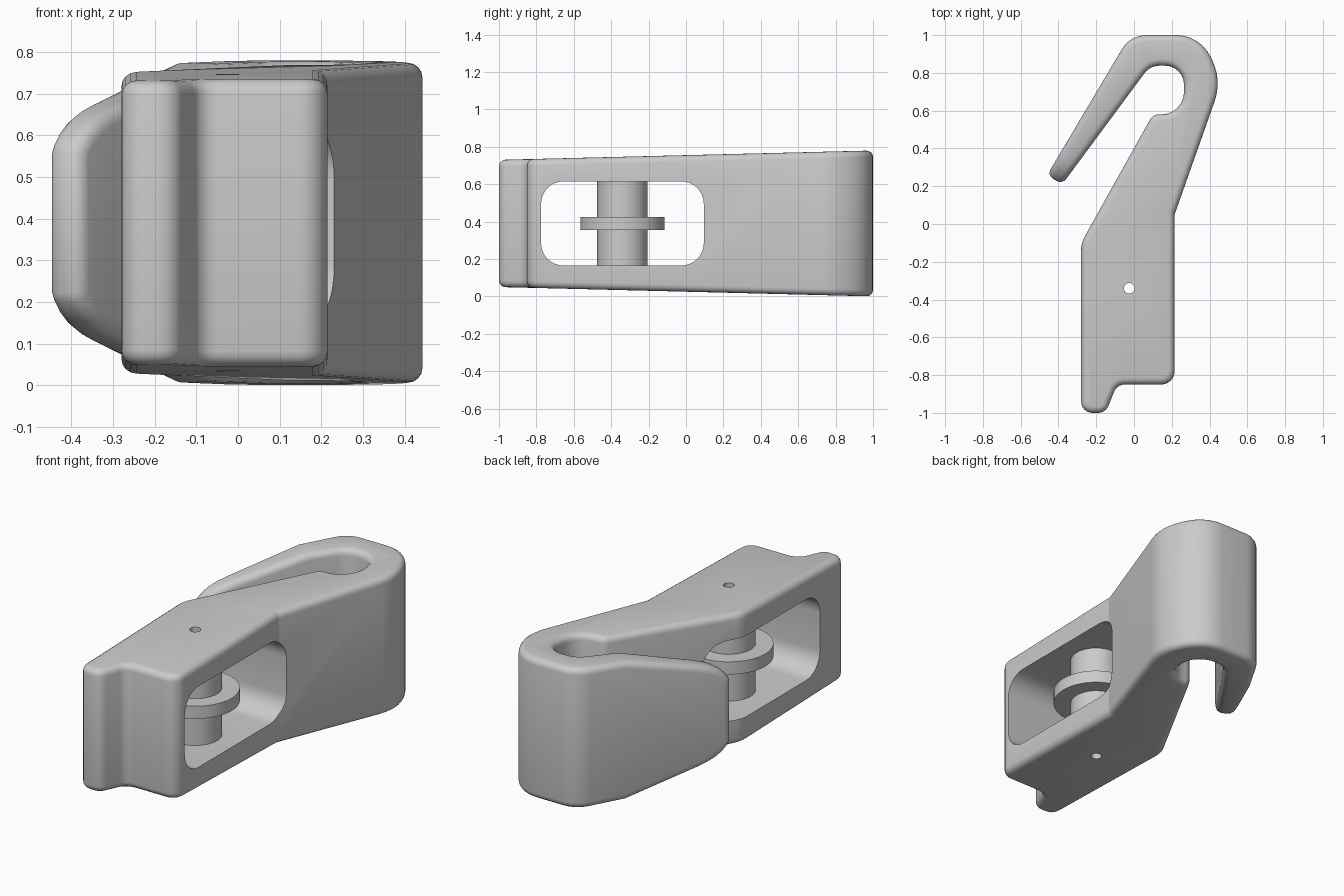
import bpy, bmesh, math
from mathutils import Vector

if "Cube" in bpy.data.objects:
    bpy.data.objects.remove(bpy.data.objects["Cube"], do_unlink=True)

grey = bpy.data.materials.new("plain grey")
grey.use_nodes = True
grey.diffuse_color = (0.6, 0.6, 0.6, 1)
grey.node_tree.nodes["Principled BSDF"].inputs["Base Color"].default_value = (0.6, 0.6, 0.6, 1)

MID = 0.39  # mid height
PIN = Vector((-.025, -.34))


def fillet(corners, steps=6):
    """Round every (x, y, radius) corner of a closed outline; radius 0 stays sharp."""
    out = []
    for i, (x, y, r) in enumerate(corners):
        p = Vector((x, y))
        if r == 0:
            out.append(p)
            continue
        a = (Vector(corners[i - 1][:2]) - p).normalized()
        b = (Vector(corners[(i + 1) % len(corners)][:2]) - p).normalized()
        half = a.angle(b) / 2
        centre = p + (a + b).normalized() * (r / math.sin(half))
        start = p + a * (r / math.tan(half)) - centre
        end = p + b * (r / math.tan(half)) - centre
        sweep = math.atan2(start.x * end.y - start.y * end.x, start.dot(end))
        for k in range(steps + 1):
            c, s = math.cos(sweep * k / steps), math.sin(sweep * k / steps)
            out.append(centre + Vector((start.x * c - start.y * s, start.x * s + start.y * c)))
    return out


def prism(name, outline, place, low, high):
    """Extrude an outline; place(u, v, w) maps it into the model."""
    bm = bmesh.new()
    rings = [[bm.verts.new(place(u, v, w)) for u, v in outline] for w in (low, high)]
    bm.faces.new(rings[0])
    bm.faces.new(rings[1])
    n = len(outline)
    for i in range(n):
        j = (i + 1) % n
        bm.faces.new((rings[0][i], rings[0][j], rings[1][j], rings[1][i]))
    return finish(name, bm)


def finish(name, bm):
    """Point normals outwards and link the mesh as an object."""
    bmesh.ops.recalc_face_normals(bm, faces=bm.faces)
    if bm.calc_volume(signed=True) < 0:
        bmesh.ops.reverse_faces(bm, faces=bm.faces)
    mesh = bpy.data.meshes.new(name)
    bm.to_mesh(mesh)
    bm.free()
    mesh.materials.append(grey)
    ob = bpy.data.objects.new(name, mesh)
    bpy.context.collection.objects.link(ob)
    return ob


def activate(ob):
    bpy.ops.object.select_all(action='DESELECT')
    ob.select_set(True)
    bpy.context.view_layer.objects.active = ob


def cut(ob, cutter):
    cutter.hide_render = True
    mod = ob.modifiers.new("cut", 'BOOLEAN')
    mod.operation, mod.object, mod.solver = 'DIFFERENCE', cutter, 'EXACT'
    activate(ob)
    bpy.ops.object.modifier_apply(modifier=mod.name)
    bpy.data.objects.remove(cutter, do_unlink=True)


# Body with hook: one outline, slightly taller towards the back
outline = fillet([
    (-.28, -1, .06), (-.15, -1, .06), (-.09, -.85, .06), (.215, -.85, .07),
    (.215, .05, .04), (.466, .76, .28), (.35, 1, .2), (-.02, 1, .15),
    (-.46, .2585, 0), (-.38, .21, 0), (.085, .838, .1), (.265, .838, .1),
    (.265, .58, .12), (.1, .58, .05), (-.28, -.1, .15)])
body = prism("hook_body", outline, lambda x, y, w: (x, y, MID + w * (.365 + .025 * y)), -1, 1)

# Rounded corners and taper of the hook arm, as (distance from tip, height)
tip, along, across = Vector((-.425, .226)), Vector((.52, .854)), Vector((.854, -.52))
taper = [(-.1, -.1), (-.1, .34), (0, .24), (.02, .2), (.05, .168), (.09, .141),
         (.14, .12), (.2, .103), (.6, .003), (.6, -.1)]
for side in (-1, 1):
    def place(s, z, w):
        p = tip + along * s + across * w
        return (p.x, p.y, MID + side * (MID - z))
    cut(body, prism("tip_cutter", taper, place, -.14, .14))

# Side window and pin hole
window = fillet([(-.775, .165, .12), (.095, .165, .12), (.095, .615, .12), (-.775, .615, .12)], 8)
cut(body, prism("window_cutter", window, lambda y, z, x: (x, y, z), -.4, .5))
circle = [(PIN.x + .028 * math.cos(math.tau * k / 24), PIN.y + .028 * math.sin(math.tau * k / 24))
          for k in range(24)]
cut(body, prism("pin_cutter", circle, lambda x, y, z: (x, y, z), -.2, 1))


# Soft rims everywhere except around the window and the pin hole
def is_rim(edge):
    m = (edge.verts[0].co + edge.verts[1].co) / 2
    in_window = m.y < .11 and .15 < m.z < .63
    at_pin = (m.xy - PIN).length < .04
    return edge.calc_face_angle(0) > math.radians(50) and not in_window and not at_pin


bm = bmesh.new()
bm.from_mesh(body.data)
bmesh.ops.remove_doubles(bm, verts=bm.verts, dist=.0005)
bmesh.ops.bevel(bm, geom=[e for e in bm.edges if is_rim(e)], offset=.035, offset_type='OFFSET',
                segments=4, profile=.5, affect='EDGES', clamp_overlap=False)
bm.to_mesh(body.data)
bm.free()

# Flanged roller with a bore
half = [(.028, .16), (.135, .16), (.135, .355), (.225, .355)]
section = half + [(r, 2 * MID - z) for r, z in reversed(half)]
bm = bmesh.new()
N = 48
rings = [[bm.verts.new((PIN.x + r * math.cos(math.tau * k / N),
                        PIN.y + r * math.sin(math.tau * k / N), z)) for r, z in section]
         for k in range(N)]
for k in range(N):
    a, b = rings[k], rings[(k + 1) % N]
    for i in range(len(section)):
        j = (i + 1) % len(section)
        bm.faces.new((a[i], a[j], b[j], b[i]))
roller = finish("flanged_roller", bm)

for ob in (body, roller):
    activate(ob)
    bpy.ops.object.shade_smooth_by_angle(angle=math.radians(35))
